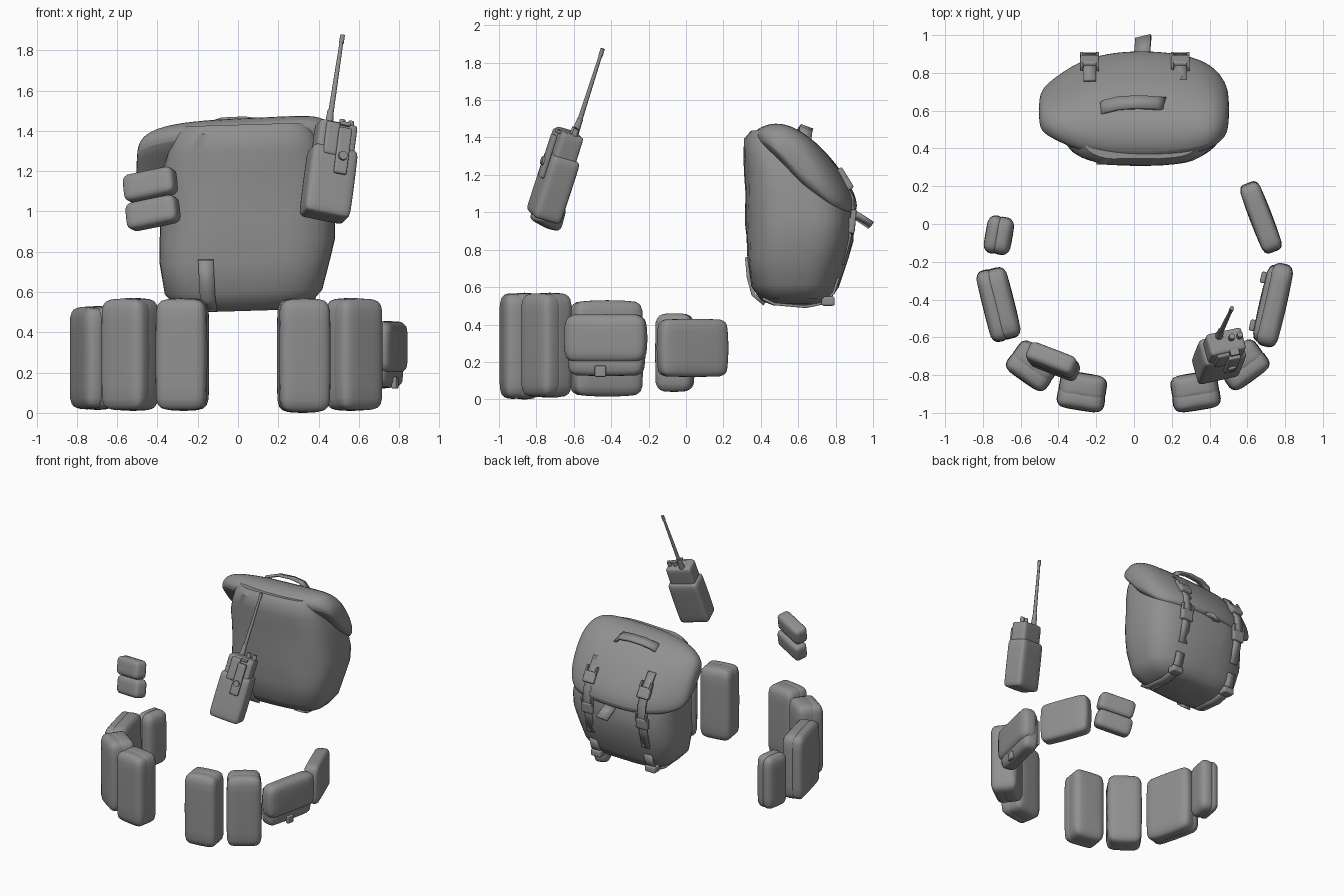
import bpy, bmesh, math
from mathutils import Matrix, Vector, noise

if "Cube" in bpy.data.objects:
    bpy.data.objects.remove(bpy.data.objects["Cube"])

grey = bpy.data.materials.new("grey_canvas")
grey.diffuse_color = (0.28, 0.28, 0.28, 1)
grey.use_nodes = True
grey.node_tree.nodes["Principled BSDF"].inputs["Base Color"].default_value = grey.diffuse_color
R = math.radians


def finish(name, bm, mat=Matrix()):
    bmesh.ops.recalc_face_normals(bm, faces=bm.faces)
    me = bpy.data.meshes.new(name)
    bm.to_mesh(me)
    bm.free()
    me.materials.append(grey)
    ob = bpy.data.objects.new(name, me)
    bpy.context.collection.objects.link(ob)
    ob.matrix_world = mat
    return ob


def pillow(name, mat, centre, size, r=0.03, bulge=0.06, dome=0.0):
    """Rounded, slightly stuffed box."""
    bm = bmesh.new()
    bmesh.ops.create_cube(bm, size=2)
    bmesh.ops.subdivide_edges(bm, edges=bm.edges[:], cuts=9, use_grid_fill=True)
    half = Vector(size) / 2
    inner = [max(h - r, 0) for h in half]
    for v in bm.verts:
        t = [math.sin(c * math.pi / 2) for c in v.co]
        q = Vector([a * h for a, h in zip(t, half)])
        core = Vector([max(-i, min(i, a)) for a, i in zip(q, inner)])
        d = q - core
        if d.length > 1e-6:
            q = core + d.normalized() * min(r, min(half))
        q.x *= 1 - bulge * t[2] ** 2
        q.y *= 1 - bulge * 2 * max(t[0] ** 2, t[2] ** 2)
        q.z *= 1 - bulge * 0.5 * t[0] ** 2 - dome * max(t[0] ** 2, t[1] ** 2)
        v.co = q + Vector(centre)
    return finish(name, bm, mat)


def loft(name, rings):
    bm = bmesh.new()
    vs = [[bm.verts.new(p) for p in ring] for ring in rings]
    n = len(vs[0])
    for a, b in zip(vs, vs[1:]):
        for i in range(n):
            bm.faces.new((a[i], a[(i + 1) % n], b[(i + 1) % n], b[i]))
    bm.faces.new(vs[0])
    bm.faces.new(vs[-1])
    return finish(name, bm)


def ribbon(name, pts, side, thick=0.014):
    """Webbing strip along pts, spread by the half-width vector side."""
    bm = bmesh.new()
    s = Vector(side)
    rows = [(bm.verts.new(Vector(p) - s), bm.verts.new(Vector(p) + s)) for p in pts]
    for a, b in zip(rows, rows[1:]):
        bm.faces.new((a[0], a[1], b[1], b[0]))
    ob = finish(name, bm)
    m = ob.modifiers.new("thickness", "SOLIDIFY")
    m.thickness, m.offset = thick, 0
    return ob


def tube(name, a, b, r1, r2, seg=10):
    a, b = Vector(a), Vector(b)
    d = b - a
    bm = bmesh.new()
    bmesh.ops.create_cone(bm, cap_ends=True, segments=seg, radius1=r1, radius2=r2, depth=d.length)
    rot = d.to_track_quat('Z', 'Y').to_matrix().to_4x4()
    bmesh.ops.transform(bm, matrix=Matrix.Translation((a + b) / 2) @ rot, verts=bm.verts)
    return finish(name, bm)


def place(x, y, z, yaw):
    return Matrix.Translation((x, y, z)) @ Matrix.Rotation(R(yaw), 4, 'Z')


# Tall belt pouches: stuffed body at the back and a zipped lid in front
for name, x, y, yaw, w, d, z0, z1 in [
        ("left_front_pouch", -0.275, -0.888, -9, 0.255, 0.2, 0.01, 0.57),
        ("left_corner_pouch", -0.535, -0.75, -35, 0.255, 0.2, 0.01, 0.57),
        ("left_side_pouch", -0.717, -0.425, -76, 0.39, 0.17, 0.015, 0.53),
        ("left_rear_pouch", -0.715, -0.06, -100, 0.205, 0.145, 0.04, 0.46),
        ("right_front_pouch", 0.325, -0.888, 9, 0.255, 0.2, 0.0, 0.57),
        ("right_corner_pouch", 0.575, -0.745, 36, 0.255, 0.2, 0.01, 0.57)]:
    m = place(x, y, (z0 + z1) / 2, yaw)
    h = z1 - z0
    pillow(name + "_body", m, (0, d * 0.12, 0), (w * 0.985, d * 0.76, h), 0.045, 0.035, 0.025)
    pillow(name + "_lid", m, (0, -d * 0.19, 0), (w, d * 0.62, h * 0.99), 0.045, 0.035, 0.02)

# Right side pouch with overlapping flap, tab and belt loops
m = place(0.725, -0.425, 0.29, 77)
pillow("flap_pouch_body", m, (0, 0, -0.01), (0.42, 0.125, 0.31), 0.04)
pillow("flap_pouch_flap", m, (0, -0.02, 0.035), (0.45, 0.125, 0.26), 0.045)
pillow("flap_pouch_tab", m, (-0.02, -0.06, -0.14), (0.06, 0.025, 0.06), 0.008, 0)
for i, x in enumerate((-0.13, 0.13)):
    pillow(f"flap_pouch_loop_{i}", m, (x, 0.07, 0), (0.06, 0.03, 0.2), 0.01, 0)

# Right rear pouch
pillow("right_rear_pouch", place(0.672, 0.035, 0.275, 111), (0, 0, 0), (0.39, 0.12, 0.31), 0.035)

# Pair of small stacked pouches
for name, x, y, z in [("upper_small_pouch", -0.435, -0.72, 1.132), ("lower_small_pouch", -0.422, -0.737, 0.992)]:
    m = place(x, y, z, -21) @ Matrix.Rotation(R(-11), 4, 'Y') @ Matrix.Rotation(R(-12), 4, 'X')
    pillow(name, m, (0, 0, 0), (0.27, 0.105, 0.138), 0.03, 0.03)

# Radio in its holster, leaning back
m = (Matrix.Translation((0.46, -0.7, 1.2)) @ Matrix.Rotation(R(-18), 4, 'X')
     @ Matrix.Rotation(R(7), 4, 'Y') @ Matrix.Rotation(R(15), 4, 'Z'))
pillow("radio_holster", m, (0, 0.01, -0.063), (0.235, 0.16, 0.355), 0.025, 0.02)
pillow("radio_body", m, (0, 0.005, 0.06), (0.195, 0.125, 0.37), 0.018, 0)
pillow("radio_front_panel", m, (-0.03, -0.045, 0.15), (0.07, 0.06, 0.17), 0.012, 0)
pillow("holster_strap", m, (0.03, -0.08, 0.09), (0.065, 0.025, 0.24), 0.008, 0)
pillow("holster_top_strap", m, (0.03, -0.01, 0.235), (0.05, 0.14, 0.018), 0.006, 0)
tube("strap_stud", m @ Vector((0.03, -0.08, 0.06)), m @ Vector((0.03, -0.105, 0.06)), 0.025, 0.022, 16)
for i, x in enumerate((0.03, 0.075)):
    tube(f"radio_knob_{i}", m @ Vector((x, 0.015, 0.23)), m @ Vector((x, 0.015, 0.28)), 0.017, 0.015, 12)
tube("antenna_base", (0.445, -0.61, 1.38), (0.46, -0.565, 1.5), 0.024, 0.016, 12)
tube("antenna", (0.458, -0.575, 1.47), (0.518, -0.447, 1.87), 0.014, 0.009)
tube("antenna_tip", (0.513, -0.458, 1.835), (0.519, -0.445, 1.875), 0.012, 0.012)

# Backpack body: rounded sections (z, x0, x1, y0, y1)
rings = []
for z, x0, x1, y0, y1 in [
        (0.505, -0.16, 0.23, 0.46, 0.71), (0.53, -0.30, 0.36, 0.40, 0.77),
        (0.60, -0.365, 0.42, 0.35, 0.815), (0.75, -0.39, 0.46, 0.325, 0.865),
        (0.85, -0.39, 0.48, 0.325, 0.89), (0.95, -0.385, 0.48, 0.32, 0.90),
        (1.10, -0.385, 0.465, 0.32, 0.87), (1.20, -0.38, 0.45, 0.315, 0.80),
        (1.30, -0.35, 0.42, 0.31, 0.73), (1.39, -0.31, 0.38, 0.31, 0.66),
        (1.43, -0.27, 0.34, 0.345, 0.58)]:
    ring = []
    for i in range(40):
        a = 2 * math.pi * i / 40
        c, s = math.cos(a), math.sin(a)
        e = 0.64 if s < 0 else 0.70
        px = (x0 + x1) / 2 + (x1 - x0) / 2 * math.copysign(abs(c) ** e, c)
        py = (y0 + y1) / 2 + (y1 - y0) / 2 * math.copysign(abs(s) ** e, s)
        wob = 0.012 * noise.noise(Vector((px, py, z)) * 6)
        ring.append((px * (1 + wob), py + wob, z + 0.03 * px))
    rings.append(ring)
loft("backpack_body", rings)

# Backpack lid: padded cover folded over the top and rear (x, depth scale, height scale)
profile = [(0.33, 1.38), (0.38, 1.45), (0.49, 1.475), (0.63, 1.425), (0.76, 1.31), (0.88, 1.14),
           (0.92, 1.02), (0.88, 0.97), (0.75, 1.04), (0.62, 1.12), (0.48, 1.26)]
rings = []
for x, ky, kz in [(-0.505, 0.28, 0.4), (-0.475, 0.46, 0.68), (-0.40, 0.64, 0.85), (-0.28, 0.88, 0.95),
                  (-0.1, 1.02, 0.99), (0.12, 1.03, 0.99), (0.30, 0.95, 1.0), (0.41, 0.8, 0.97),
                  (0.47, 0.6, 0.75), (0.505, 0.36, 0.42)]:
    rings.append([(x, 0.58 + (y - 0.58) * ky, 1.24 + (z - 1.24) * kz + 0.04 * x) for y, z in profile])
lid = loft("backpack_lid", rings)
lid.modifiers.new("soft", "SUBSURF").levels = 2
lid.modifiers["soft"].render_levels = 2

# Carry handle
ribbon("carry_handle", [(-0.18, 0.60, 1.38), (-0.16, 0.62, 1.42), (-0.08, 0.64, 1.445), (0.03, 0.645, 1.45),
                        (0.12, 0.64, 1.44), (0.17, 0.635, 1.39)], (0, 0.033, -0.012), 0.02)

# Closing straps with buckles, and the straps under the base
for tag, x in (("left", -0.235), ("right", 0.245)):
    ribbon(tag + "_lid_strap", [(x, 0.76, 1.29), (x, 0.835, 1.19), (x, 0.89, 1.08), (x, 0.895, 0.98),
                                (x, 0.875, 0.86), (x, 0.84, 0.72)], (0.033, 0, 0))
    for part, y, z, tilt in (("upper", 0.86, 1.16, 32), ("lower", 0.885, 0.93, -5)):
        m = Matrix.Translation((x, y, z)) @ Matrix.Rotation(R(tilt), 4, 'X')
        pillow(f"{tag}_{part}_buckle", m, (0, 0, 0), (0.1, 0.04, 0.085), 0.012, 0)
        for s in (-1, 1):
            pillow(f"{tag}_{part}_buckle_prong", m, (0.042 * s, 0.005, 0.055), (0.016, 0.03, 0.06), 0.006, 0)
    path = [(x, 0.41, 0.54), (x, 0.47, 0.51), (x, 0.64, 0.495), (x, 0.74, 0.515), (x, 0.79, 0.57), (x, 0.815, 0.65)]
    ribbon(tag + "_base_strap", path, (0.035, 0, 0))
    pillow(tag + "_base_buckle", Matrix.Translation((x, 0.76, 0.525)), (0, 0, 0), (0.09, 0.07, 0.05), 0.012, 0)

# Hanging strap on the wearer's side and the loose tail at the rear
ribbon("back_panel_strap", [(-0.16, 0.325, 0.76), (-0.155, 0.335, 0.65), (-0.15, 0.36, 0.56), (-0.14, 0.42, 0.51)],
       (0.038, 0, 0), 0.02)
ribbon("rear_tail", [(0.04, 0.88, 1.00), (0.045, 0.93, 0.97), (0.05, 0.99, 0.93)], (0.04, 0.01, 0.01), 0.02)

bpy.ops.object.select_all(action='SELECT')
bpy.context.view_layer.objects.active = lid
bpy.ops.object.shade_smooth_by_angle(angle=R(42))
